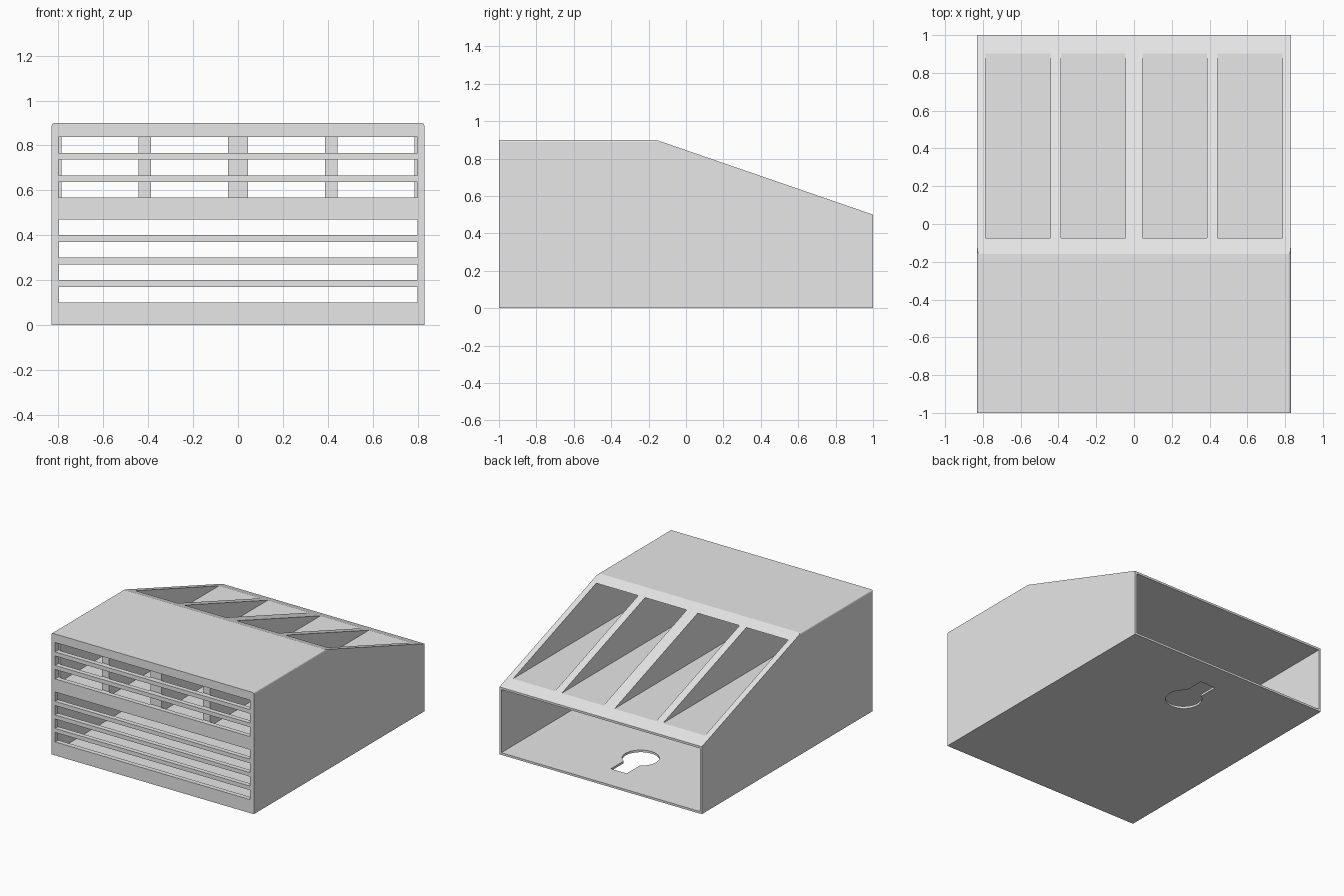
import bpy, bmesh

old = bpy.data.objects.get("Cube")
if old:
    bpy.data.objects.remove(old)

grey = bpy.data.materials.new("light_grey")
grey.use_nodes = True
grey.diffuse_color = (0.8, 0.8, 0.8, 1)
grey.node_tree.nodes["Principled BSDF"].inputs["Base Color"].default_value = (0.8, 0.8, 0.8, 1)

HALF_W = 0.83
WALL = 0.016
FRONT_DEPTH = -0.96
DUCT_LOW, DUCT_TOP = 0.534, 0.87


def add_object(name, bm):
    bmesh.ops.recalc_face_normals(bm, faces=bm.faces[:])
    mesh = bpy.data.meshes.new(name)
    bm.to_mesh(mesh)
    bm.free()
    mesh.materials.append(grey)
    ob = bpy.data.objects.new(name, mesh)
    bpy.context.scene.collection.objects.link(ob)
    return ob


def box(name, x, y, z):
    bm = bmesh.new()
    bmesh.ops.create_cube(bm, size=1)
    for v in bm.verts:
        for i, (lo, hi) in enumerate((x, y, z)):
            v.co[i] = hi if v.co[i] > 0 else lo
    return add_object(name, bm)


def cut(target, cutter):
    cutter.hide_render = True
    mod = target.modifiers.new("cut", "BOOLEAN")
    mod.operation = "DIFFERENCE"
    mod.solver = "EXACT"
    mod.object = cutter
    bpy.context.view_layer.objects.active = target
    bpy.ops.object.modifier_apply(modifier=mod.name)
    bpy.data.objects.remove(cutter)


# Housing: side profile extruded across the width
profile = [(-1, 0), (1, 0), (1, 0.5), (-0.16, 0.9), (-1, 0.9)]
bm = bmesh.new()
side = bm.faces.new([bm.verts.new((-HALF_W, y, z)) for y, z in profile])
ext = bmesh.ops.extrude_face_region(bm, geom=[side])
moved = [g for g in ext["geom"] if isinstance(g, bmesh.types.BMVert)]
bmesh.ops.translate(bm, verts=moved, vec=(2 * HALF_W, 0, 0))
bmesh.ops.recalc_face_normals(bm, faces=bm.faces[:])

# Softened long edges of the flat roof
roof_edges = [e for e in bm.edges
              if all(v.co.z > 0.89 for v in e.verts)
              and abs(e.verts[0].co.x - e.verts[1].co.x) < 0.01]
bmesh.ops.bevel(bm, geom=roof_edges, offset=0.012, segments=3, profile=0.5,
                affect="EDGES", clamp_overlap=True)
housing = add_object("vent_housing", bm)

# Lower chamber, open at the back
inner = HALF_W - WALL
cut(housing, box("chamber_cutter", (-inner, inner), (FRONT_DEPTH - 0.005, 1.2),
                 (WALL, 0.5 - WALL)))

# Four upper ducts running out through the sloped back
for s in (-1, 1):
    for a, b in ((0.045, 0.387), (0.443, 0.787)):
        cut(housing, box("duct_cutter", sorted((s * a, s * b)),
                         (FRONT_DEPTH - 0.005, 1.2), (DUCT_LOW, DUCT_TOP)))

# Front grille slots
slot_bottoms = [0.1 + 0.1 * i for i in range(4)] + [0.567 + 0.1 * i for i in range(3)]
for z in slot_bottoms:
    cut(housing, box("slot_cutter", (-0.8, 0.8), (-1.2, FRONT_DEPTH), (z, z + 0.07)))

# Keyhole mounting hole in the floor
bm = bmesh.new()
bmesh.ops.create_cone(bm, cap_ends=True, segments=48, radius1=0.125, radius2=0.125, depth=0.2)
bmesh.ops.translate(bm, verts=bm.verts[:], vec=(0, 0.53, 0))
cut(housing, add_object("keyhole_cutter", bm))
cut(housing, box("keyhole_slot_cutter", (-0.065, 0.065), (0.53, 0.787), (-0.1, 0.1)))
